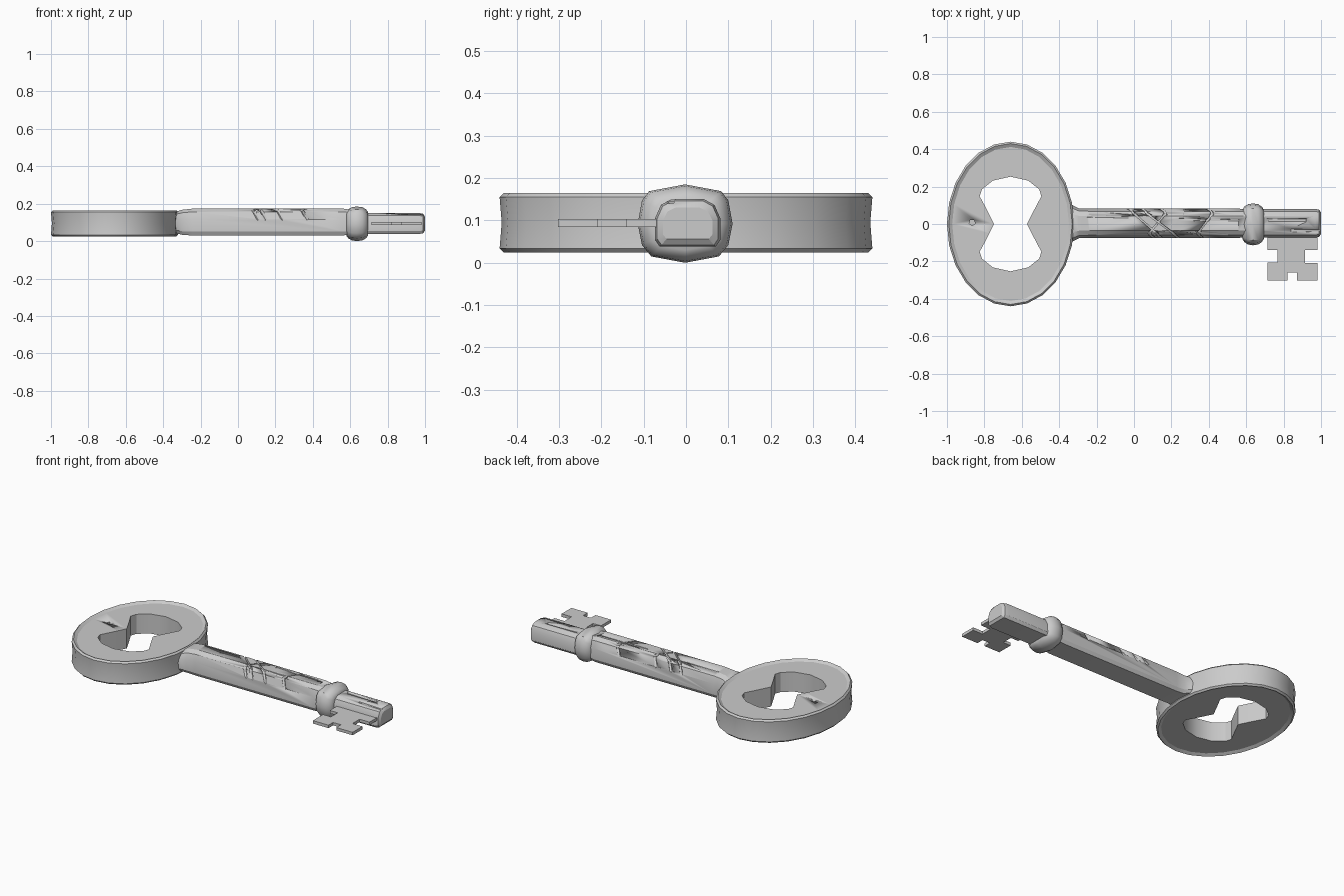
import bpy, bmesh, math
from mathutils import Vector

if "Cube" in bpy.data.objects:
    bpy.data.objects.remove(bpy.data.objects["Cube"])


def make(name, bm, angle=28):
    bmesh.ops.recalc_face_normals(bm, faces=bm.faces[:])
    me = bpy.data.meshes.new(name)
    bm.to_mesh(me)
    bm.free()
    ob = bpy.data.objects.new(name, me)
    bpy.context.collection.objects.link(ob)
    bpy.ops.object.select_all(action='DESELECT')
    ob.select_set(True)
    bpy.context.view_layer.objects.active = ob
    bpy.ops.object.shade_smooth_by_angle(angle=math.radians(angle))
    return ob


def loft(name, rings, closed=False, angle=28):
    bm = bmesh.new()
    vs = [[bm.verts.new(p) for p in r] for r in rings]
    n = len(vs[0])
    pairs = list(zip(vs, vs[1:])) + ([(vs[-1], vs[0])] if closed else [])
    for a, b in pairs:
        for i in range(n):
            j = (i + 1) % n
            bm.faces.new((a[i], a[j], b[j], b[i]))
    if not closed:
        bm.faces.new(vs[0])
        bm.faces.new(vs[-1])
    return make(name, bm, angle)


def cut(target, cutter):
    m = target.modifiers.new("cut", 'BOOLEAN')
    m.operation = 'DIFFERENCE'
    m.solver = 'EXACT'
    m.object = cutter
    bpy.context.view_layer.objects.active = target
    bpy.ops.object.modifier_apply(modifier=m.name)
    bpy.data.objects.remove(cutter, do_unlink=True)


def rod(a, b, r):
    a, b = Vector(a), Vector(b)
    d = b - a
    bm = bmesh.new()
    bmesh.ops.create_cone(bm, cap_ends=True, segments=5, radius1=r, radius2=r * 0.8, depth=d.length)
    bm.transform(d.to_track_quat('Z', 'Y').to_matrix().to_4x4())
    bmesh.ops.translate(bm, verts=bm.verts[:], vec=(a + b) / 2)
    ob = make("crack_cutter", bm)
    ob.hide_render = True
    return ob


# Bow: oval ring with a pinched, double-lobed opening and a fine raised rim
CX = -0.66
quarter = [(0.088, 0), (0.113, 0.05), (0.139, 0.1), (0.165, 0.148),
           (0.153, 0.185), (0.095, 0.232), (0, 0.253)]
half = quarter + [(-x, y) for x, y in quarter[-2::-1]]
hole = half + [(x, -y) for x, y in half[-2:0:-1]]


def oval(rx, ry, z):
    return [(CX + rx * math.cos(i * math.pi / 12), ry * math.sin(i * math.pi / 12), z)
            for i in range(24)]


def opening(z):
    return [(CX + x, y, z) for x, y in hole]


bow = loft("bow", [
    oval(0.33, 0.43, 0.024), oval(0.34, 0.44, 0.034), oval(0.335, 0.435, 0.095),
    oval(0.34, 0.44, 0.155), oval(0.33, 0.43, 0.165), oval(0.312, 0.412, 0.154),
    opening(0.154), opening(0.035), oval(0.312, 0.412, 0.035)], closed=True)

# Small pit in the bow face
cut(bow, rod((-0.865, 0.008, 0.12), (-0.865, 0.008, 0.2), 0.019))


# Stem sections: flat underneath, chamfered on top
def section(x, w, lo, hi, cy=0.004):
    h = hi - lo
    side = [(0.86, 0), (1, 0.14), (1, 0.6), (0.82, 0.88), (0.5, 1)]
    pts = side + [(-u, v) for u, v in side[::-1]]
    return [(x, cy + u * w, lo + v * h) for u, v in pts]


shaft = loft("shaft", [
    section(-0.36, 0.115, 0.04, 0.15), section(-0.325, 0.095, 0.04, 0.16),
    section(-0.295, 0.08, 0.033, 0.168), section(-0.24, 0.078, 0.03, 0.174),
    section(0.56, 0.078, 0.03, 0.174), section(0.62, 0.074, 0.04, 0.165)])

# Diagonal cracks wrapping over the shaft, plus long scratches
for x, run in [(0.0, 0.12), (0.07, 0.14), (0.17, -0.09), (0.42, -0.08)]:
    path = [(x - 0.03, 0.086, 0.115), (x, 0.056, 0.166),
            (x + run, -0.05, 0.168), (x + run + 0.03, -0.078, 0.115)]
    for a, b in zip(path, path[1:]):
        cut(shaft, rod(a, b, 0.011))
for x0, x1, y in [(-0.25, -0.03, 0.042), (0.24, 0.56, 0.025), (0.2, 0.42, -0.04)]:
    cut(shaft, rod((x0, y, 0.178), (x1, y - 0.006, 0.176), 0.009))


# Collar: rounded ring with a soft peak above and below
def collar_ring(x, s):
    side = [(0, -0.092), (0.08, -0.077), (0.102, -0.05), (0.112, 0),
            (0.102, 0.055), (0.085, 0.077), (0, 0.093)]
    pts = side + [(-u, v) for u, v in side[-2:0:-1]]
    return [(x, -0.002 + u * s, 0.092 + v * s) for u, v in pts]


loft("collar", [collar_ring(x, s) for x, s in
                [(0.58, 0.7), (0.59, 0.85), (0.61, 0.96), (0.635, 1),
                 (0.665, 0.96), (0.685, 0.83), (0.695, 0.68)]], angle=40)

# Tip: thinner stem end with a bevelled nose
tip = loft("tip", [
    section(0.66, 0.077, 0.038, 0.15), section(0.97, 0.077, 0.038, 0.15),
    section(0.99, 0.072, 0.042, 0.146), section(1.0, 0.058, 0.056, 0.13)])
for x0, x1, y in [(0.72, 0.92, 0.02), (0.84, 1.02, -0.035)]:
    cut(tip, rod((x0, y, 0.155), (x1, y, 0.147), 0.012))

# Bit: thin notched plate
outline = [(0.715, -0.05), (0.715, -0.14), (0.768, -0.14), (0.768, -0.205),
           (0.715, -0.205), (0.715, -0.302), (0.82, -0.302), (0.82, -0.258),
           (0.872, -0.258), (0.872, -0.302), (0.982, -0.302), (0.982, -0.208),
           (0.915, -0.208), (0.915, -0.14), (0.982, -0.14), (0.982, -0.05)]
loft("bit", [[(x, y, z) for x, y in outline] for z in (0.085, 0.103)])
